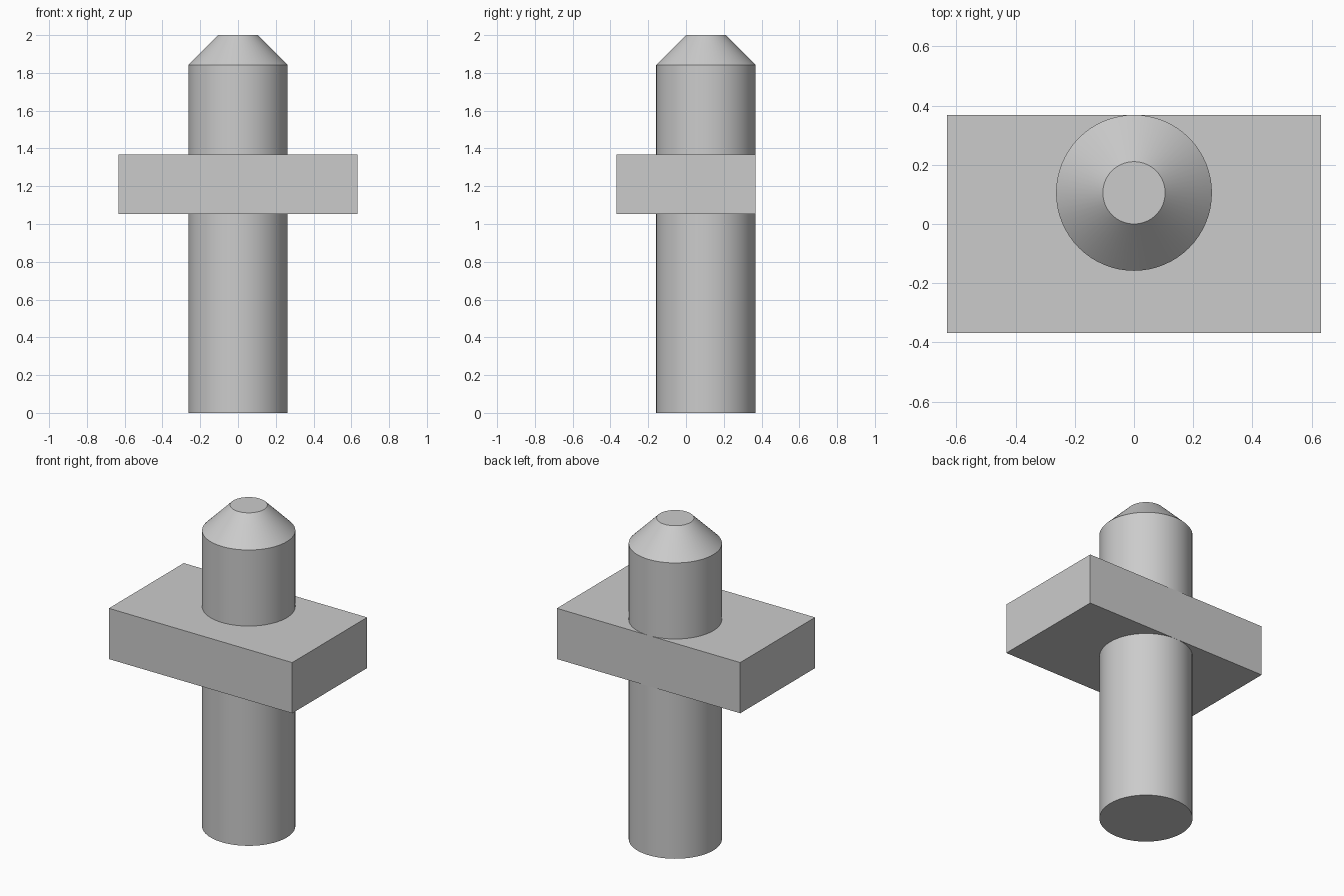
import bpy, bmesh, math
from mathutils import Matrix, Vector

cube = bpy.data.objects.get("Cube")
if cube:
    bpy.data.objects.remove(cube, do_unlink=True)

U = 2 / 38            # one design unit: the pin is 38 units tall
PIN_Y = 2 * U         # pin sits tangent to the back of the plate

grey = bpy.data.materials.new("plain_grey")
grey.use_nodes = True
grey.diffuse_color = (0.6, 0.6, 0.6, 1)
grey.node_tree.nodes["Principled BSDF"].inputs["Base Color"].default_value = (0.6, 0.6, 0.6, 1)


def add_object(name, bm):
    bmesh.ops.recalc_face_normals(bm, faces=bm.faces)
    mesh = bpy.data.meshes.new(name)
    bm.to_mesh(mesh)
    bm.free()
    mesh.materials.append(grey)
    obj = bpy.data.objects.new(name, mesh)
    bpy.context.collection.objects.link(obj)
    return obj


# Pin: lathed profile with a tapered, flat tip
bm = bmesh.new()
profile = [(5, 0), (5, 35), (2, 38)]
verts = [bm.verts.new((r * U, PIN_Y, z * U)) for r, z in profile]
edges = [bm.edges.new(pair) for pair in zip(verts, verts[1:])]
bmesh.ops.spin(bm, geom=verts + edges, cent=(0, PIN_Y, 0), axis=(0, 0, 1),
               angle=math.tau, steps=64, use_merge=True)
bmesh.ops.remove_doubles(bm, verts=bm.verts, dist=1e-5)
bmesh.ops.holes_fill(bm, edges=[e for e in bm.edges if e.is_boundary], sides=0)
pin = add_object("pin", bm)
bpy.ops.object.select_all(action='DESELECT')
pin.select_set(True)
bpy.context.view_layer.objects.active = pin
bpy.ops.object.shade_smooth_by_angle(angle=math.radians(30))

# Collar plate: rectangular block around the pin
bm = bmesh.new()
size = Vector((24, 14, 6)) * U
bmesh.ops.create_cube(bm, size=1, matrix=Matrix.Translation((0, 0, 23 * U)) @ Matrix.Diagonal((*size, 1)))
add_object("collar_plate", bm)
